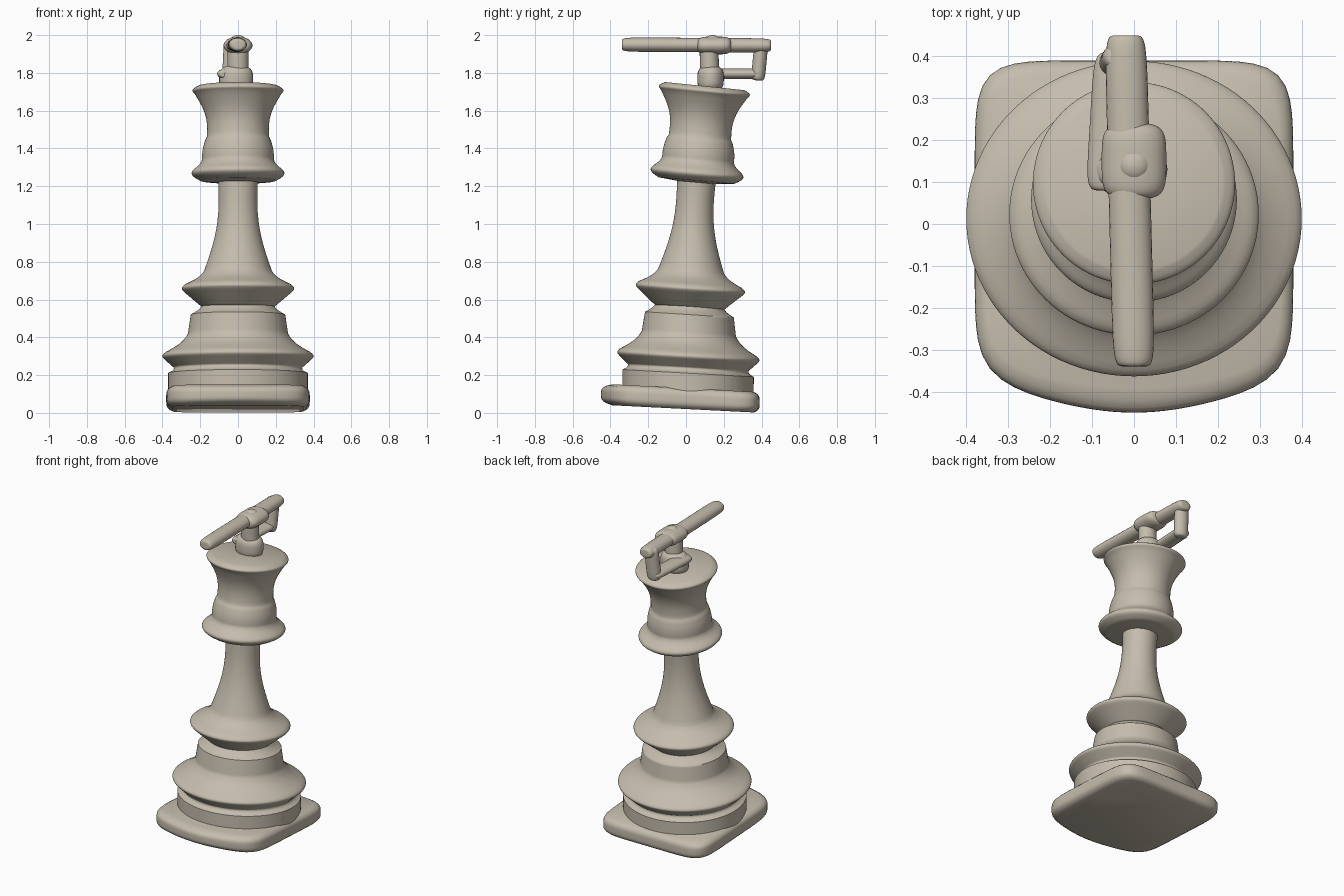
import bpy
import bmesh
from math import cos, sin, pi, tau
from mathutils import Vector

default_cube = bpy.data.objects.get("Cube")
if default_cube:
    bpy.data.objects.remove(default_cube, do_unlink=True)

stone = bpy.data.materials.new("warm stone")
stone.use_nodes = True
stone.diffuse_color = (0.56, 0.51, 0.42, 1)
shader = stone.node_tree.nodes["Principled BSDF"]
shader.inputs["Base Color"].default_value = stone.diffuse_color


def skin(name, rings):
    """Join rings of points into one closed, smoothly shaded surface."""
    bm = bmesh.new()
    loops = [[bm.verts.new(point) for point in ring] for ring in rings]
    for low, high in zip(loops, loops[1:]):
        for i in range(len(low)):
            bm.faces.new((low[i - 1], low[i], high[i], high[i - 1]))
    bm.faces.new(loops[0])
    bm.faces.new(loops[-1])
    bmesh.ops.recalc_face_normals(bm, faces=bm.faces)
    mesh = bpy.data.meshes.new(name)
    bm.to_mesh(mesh)
    bm.free()
    mesh.materials.append(stone)
    part = bpy.data.objects.new(name, mesh)
    bpy.context.collection.objects.link(part)
    bpy.ops.object.select_all(action="DESELECT")
    part.select_set(True)
    bpy.context.view_layer.objects.active = part
    bpy.ops.object.shade_smooth_by_angle(angle=0.9)


def circle_angles(count):
    return [tau * i / count for i in range(count)]


def leaning_ring(height, radius, depth_ratio, squareness=2, bow=0):
    """Horizontal ring that tips and drifts backwards as it rises."""
    tilt = 0.05 + 0.03 * height
    drift = 0.01 + 0.03 * height * height
    points = []
    for angle in circle_angles(96):
        c, s = cos(angle), sin(angle)
        reach = radius * (abs(c) ** squareness + abs(s) ** squareness) ** (-1 / squareness)
        x, y = reach * c, reach * s * depth_ratio
        if s < 0:
            y += bow * s * max(0, 1 - (x / radius) ** 2)
        points.append((x, y + drift, height - tilt * y))
    return points


def moulding(profile, top, radius, swell=0.0, steps=10):
    """Extend a profile upwards; swell bulges it out or hollows it in."""
    bottom, start_radius = profile[-1]
    for step in range(1, steps + 1):
        t = step / steps
        height = bottom + (top - bottom) * t
        profile.append((height, start_radius + (radius - start_radius) * t + swell * sin(pi * t)))


def turn(name, profile, depth_ratio):
    skin(name, [leaning_ring(height, radius, depth_ratio) for height, radius in profile])


def rod(name, start, end, width, thickness, bluntness=6, steps=40):
    """Round-ended oval rod between two points."""
    start, end, side = Vector(start), Vector(end), Vector((1, 0, 0))
    across = (end - start).normalized().cross(side)
    rings = []
    for step in range(steps + 1):
        along = -cos(pi * step / steps)
        centre = start.lerp(end, (along + 1) / 2)
        swell = max(1 - abs(along) ** bluntness, 0.001) ** (1 / bluntness)
        rings.append([centre + swell * (side * width * cos(a) + across * thickness * sin(a))
                      for a in circle_angles(24)])
    skin(name, rings)


# Square plinth with rounded edges and a bowed front
plinth_rings = []
for step in range(13):
    t = step / 12
    edge = abs(2 * t - 1) ** 4
    plinth_rings.append(leaning_ring(0.02 + 0.11 * t, 0.38 - 0.03 * edge, 1,
                                     squareness=7, bow=0.08 - 0.03 * edge))
skin("plinth", plinth_rings)

# Foot band, wide rim, drum and waist
base = [(0.1, 0.37)]
moulding(base, top=0.21, radius=0.37)
moulding(base, top=0.24, radius=0.34, swell=-0.01)
moulding(base, top=0.28, radius=0.385)
moulding(base, top=0.32, radius=0.385, swell=0.015)
moulding(base, top=0.42, radius=0.265, swell=-0.02)
moulding(base, top=0.52, radius=0.25)
moulding(base, top=0.57, radius=0.19, swell=-0.01)
turn("turned_base", base, depth_ratio=0.94)

# Middle bead running up into the slender stem
stem = [(0.56, 0.19)]
moulding(stem, top=0.64, radius=0.285)
moulding(stem, top=0.68, radius=0.28, swell=0.015)
moulding(stem, top=0.75, radius=0.18, swell=-0.015)
moulding(stem, top=1.23, radius=0.105, swell=-0.03, steps=20)
turn("bead_and_stem", stem, depth_ratio=0.97)

# Collar, neck ring and flared head
head = [(1.22, 0.1)]
moulding(head, top=1.23, radius=0.2)
moulding(head, top=1.3, radius=0.22, swell=0.035)
moulding(head, top=1.34, radius=0.19, swell=-0.005)
moulding(head, top=1.44, radius=0.175, swell=0.005)
moulding(head, top=1.46, radius=0.165)
moulding(head, top=1.69, radius=0.23, swell=-0.025)
moulding(head, top=1.73, radius=0.21, swell=0.02)
turn("flared_head", head, depth_ratio=1)

# Long bar lying across the top, with its thicker grip
rod("long_bar", start=(0, -0.34, 1.95), end=(-0.02, 0.45, 1.945),
    width=0.05, thickness=0.038, bluntness=9)
rod("bar_grip", start=(0, 0.06, 1.945), end=(0, 0.24, 1.945),
    width=0.077, thickness=0.047, bluntness=4)
rod("knot", start=(0, 0.1, 1.97), end=(0, 0.18, 1.97),
    width=0.04, thickness=0.03, bluntness=2)

# Post carrying the bar, on a wider foot
rod("post", start=(0, 0.13, 1.7), end=(0, 0.12, 1.96), width=0.055, thickness=0.05)
rod("post_foot", start=(-0.01, 0.13, 1.7), end=(-0.01, 0.13, 1.84),
    width=0.09, thickness=0.07, bluntness=3)

# Bent arm closing the loop behind the post
rod("loop_upright", start=(-0.04, 0.38, 1.76), end=(-0.03, 0.4, 1.97),
    width=0.045, thickness=0.037)
rod("loop_lower_arm", start=(-0.065, 0.08, 1.795), end=(-0.045, 0.41, 1.795),
    width=0.05, thickness=0.028)
